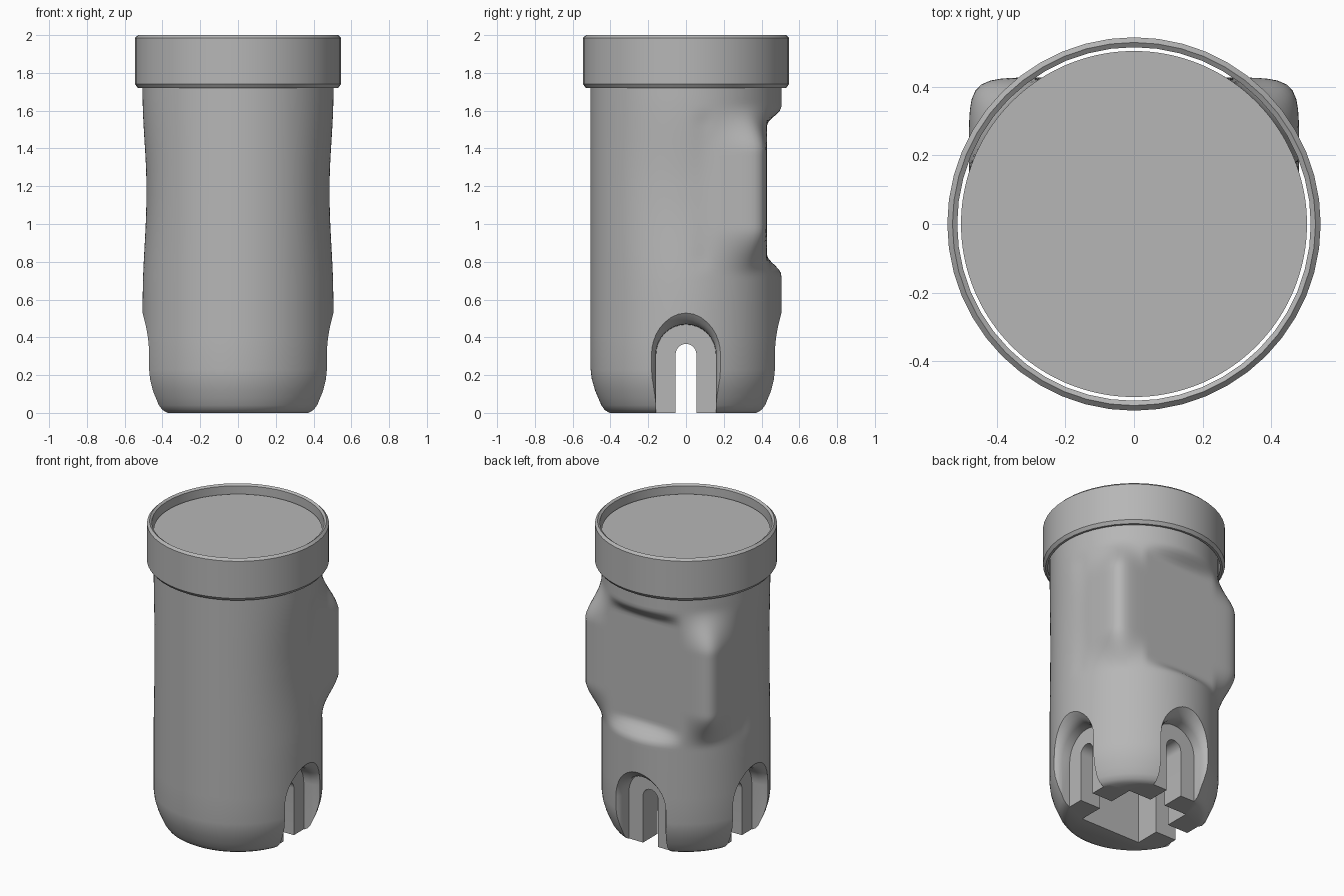
import bpy, bmesh, math

cube = bpy.data.objects.get("Cube")
if cube:
    bpy.data.objects.remove(cube, do_unlink=True)

GREY = (0.47, 0.47, 0.47, 1)
mat = bpy.data.materials.new("plain grey")
mat.use_nodes = True
mat.diffuse_color = GREY
mat.node_tree.nodes["Principled BSDF"].inputs["Base Color"].default_value = GREY


def finish(bm, name):
    bmesh.ops.recalc_face_normals(bm, faces=bm.faces)
    mesh = bpy.data.meshes.new(name)
    bm.to_mesh(mesh)
    bm.free()
    obj = bpy.data.objects.new(name, mesh)
    bpy.context.collection.objects.link(obj)
    mesh.materials.append(mat)
    return obj


def loft(name, rings, closed=False):
    """Skin a list of equal-length loops, with caps or joined end to end."""
    bm = bmesh.new()
    loops = [[bm.verts.new(p) for p in ring] for ring in rings]
    pairs = list(zip(loops, loops[1:]))
    if closed:
        pairs.append((loops[-1], loops[0]))
    for a, b in pairs:
        for i in range(len(a)):
            j = (i + 1) % len(a)
            bm.faces.new((a[i], a[j], b[j], b[i]))
    if not closed:
        bm.faces.new(loops[0])
        bm.faces.new(loops[-1])
    return finish(bm, name)


def smooth(a, b, x):
    t = min(max((x - a) / (b - a), 0), 1)
    return t * t * (3 - 2 * t)


RADIUS, TOP = 0.505, 1.94
SIDES = 144


def base_radius(z):
    # Rounded foot below a straight cylinder
    foot = [(0, 0.405), (0.015, 0.43), (0.04, 0.448), (0.12, 0.482), (0.18, 0.499), (0.23, RADIUS)]
    for (z0, r0), (z1, r1) in zip(foot, foot[1:]):
        if z <= z1:
            return r0 + (r1 - r0) * (z - z0) / (z1 - z0)
    return RADIUS


def body_radius(angle, z):
    # Cylinder pinched at the sides, with a flat rounded pad on the back
    c, s = abs(math.cos(angle)), math.sin(angle)
    pinch = smooth(0.6, 1.15, z) * (1 - smooth(1.2, 1.68, z))
    r = base_radius(z) - 0.02 * pinch * c ** 6
    if s > 0:
        n = 11
        pad = ((c / 0.482) ** n + (s / 0.428) ** n) ** (-1 / n)
        if pad < r:
            w = smooth(0.73, 0.84, z) * (1 - smooth(1.52, 1.62, z))
        else:
            w = smooth(0.72, 0.98, z) * (1 - smooth(1.38, 1.64, z))
        r += (pad - r) * w * smooth(0, 0.35, s)
    return r


# Main body
heights = [0, 0.015, 0.04, 0.08, 0.12, 0.18, 0.23, 0.4, 0.6]
heights += [0.7 + 0.02 * i for i in range(50)] + [TOP]
turns = [math.tau * i / SIDES for i in range(SIDES)]
body = loft("body", [[(body_radius(a, z) * math.cos(a), body_radius(a, z) * math.sin(a), z)
                      for a in turns] for z in heights])


def arch(half, spring, x):
    """Round-topped doorway outline standing in the plane at x."""
    pts = [(x, half * math.cos(math.pi * i / 16), spring + half * math.sin(math.pi * i / 16))
           for i in range(17)]
    return [(x, half, -0.1)] + pts + [(x, -half, -0.1)]


def cut(cutter, turn=0):
    cutter.rotation_euler.z = turn
    cutter.hide_render = True
    bpy.context.view_layer.update()
    mod = body.modifiers.new("cut", "BOOLEAN")
    mod.operation = "DIFFERENCE"
    mod.solver = "EXACT"
    mod.object = cutter
    bpy.context.view_layer.objects.active = body
    bpy.ops.object.modifier_apply(modifier=mod.name)
    bpy.data.objects.remove(cutter, do_unlink=True)


# Flared pockets and narrow slots on the left, back and right
flare = [(0.37, 0.158), (0.425, 0.16), (0.445, 0.166), (0.46, 0.174),
         (0.475, 0.186), (0.495, 0.206), (0.53, 0.25)]
for turn in (0, math.pi / 2, math.pi):
    cut(loft("pocket_cutter", [arch(w, 0.31, x) for x, w in flare]), turn)
    cut(loft("slot_cutter", [arch(0.055, 0.31, x) for x in (0.1, 0.7)]), turn)

# Square hollow in the underside
a = 0.22
square = [(-a, -a), (a, -a), (a, a), (-a, a)]
cut(loft("hollow_cutter", [[(x, y, z) for x, y in square] for z in (-0.1, 0.42)]))

# Collar around the top
profile = [(0.516, 1.72), (0.53, 1.72), (0.545, 1.74), (0.545, 1.985), (0.53, 2.0), (0.516, 1.99)]
steps = [math.tau * i / 48 for i in range(48)]
collar = loft("collar", [[(r * math.cos(t), r * math.sin(t), z) for t in steps]
                         for r, z in profile], closed=True)

for obj in (body, collar):
    bpy.ops.object.select_all(action="DESELECT")
    obj.select_set(True)
    bpy.context.view_layer.objects.active = obj
    bpy.ops.object.shade_smooth_by_angle(angle=math.radians(32))
